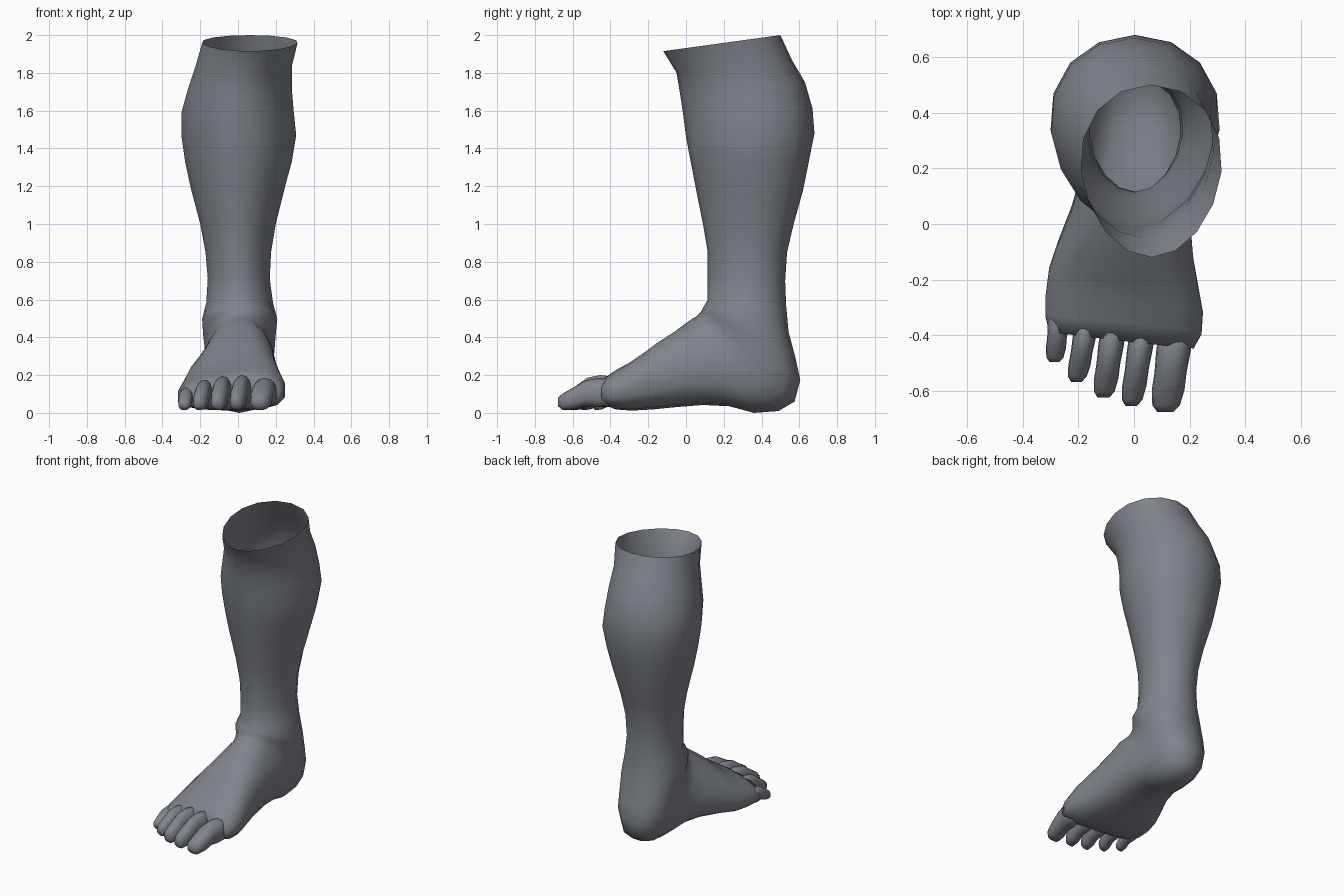
import bpy, bmesh, math

SIDES = 16
skin = bpy.data.materials.new("slate_grey")
skin.diffuse_color = (0.215, 0.23, 0.26, 1)


def ring(bm, front, back, xl, xr, egg=0.0, power=1.0, tilt=0.0, skew=0.0):
    """Cross-section between a front/top point and a back/sole point (y, z)."""
    verts = []
    for i in range(SIDES):
        a = 2 * math.pi * i / SIDES
        c, s = math.cos(a), math.sin(a)
        # the sole half may be squarer than the upper half
        p = power if c < 0 else (1 + power) / 2
        depth = math.copysign(abs(c) ** p, c)
        side = math.copysign(abs(s) ** p, s) * (1 - egg * c)
        t = (1 - depth) / 2
        y = front[0] + (back[0] - front[0]) * t - skew * side
        z = front[1] + (back[1] - front[1]) * t
        z = back[1] + (z - back[1]) * (1 + tilt * side)
        x = (xl + xr) / 2 + (xr - xl) / 2 * side
        verts.append(bm.verts.new((x, y, z)))
    return verts


def bridge(bm, rings):
    for a, b in zip(rings, rings[1:]):
        for i in range(SIDES):
            j = (i + 1) % SIDES
            bm.faces.new((a[i], a[j], b[j], b[i]))


def finish(bm, name):
    bmesh.ops.recalc_face_normals(bm, faces=bm.faces)
    me = bpy.data.meshes.new(name)
    bm.to_mesh(me)
    bm.free()
    me.materials.append(skin)
    me.polygons.foreach_set("use_smooth", [True] * len(me.polygons))
    ob = bpy.data.objects.new(name, me)
    bpy.context.collection.objects.link(ob)
    return ob


# Leg sections, open at the top: front y, z, back y, z, left x, right x
LEG = [
    (-0.12, 1.915, 0.50, 2.00, -0.19, 0.315),
    (-0.05, 1.80, 0.56, 1.87, -0.225, 0.285),
    (-0.03, 1.68, 0.63, 1.75, -0.265, 0.285),
    (-0.015, 1.58, 0.67, 1.61, -0.298, 0.295),
    (0.00, 1.46, 0.68, 1.48, -0.30, 0.308),
    (0.025, 1.33, 0.65, 1.33, -0.28, 0.285),
    (0.05, 1.20, 0.62, 1.18, -0.25, 0.247),
    (0.09, 1.00, 0.57, 1.00, -0.20, 0.20),
    (0.115, 0.85, 0.535, 0.85, -0.172, 0.175),
    (0.115, 0.72, 0.525, 0.70, -0.16, 0.168),
    (0.115, 0.60, 0.53, 0.57, -0.168, 0.185),
]
# Sections fanning round the ankle and heel, then along the foot
HEEL = [
    (0.095, 0.565, 0.543, 0.43, -0.19, 0.208),
    (0.085, 0.545, 0.58, 0.29, -0.185, 0.20),
    (0.078, 0.535, 0.605, 0.175, -0.178, 0.195),
    (0.07, 0.525, 0.575, 0.06, -0.175, 0.19),
    (0.055, 0.51, 0.49, 0.01, -0.175, 0.19),
    (0.035, 0.50, 0.36, 0.00, -0.18, 0.195),
]
FOOT = [
    (0.0, 0.475, 0.23, 0.035, -0.20, 0.20),
    (-0.06, 0.43, 0.09, 0.042, -0.23, 0.203),
    (-0.14, 0.37, -0.06, 0.03, -0.275, 0.213),
    (-0.21, 0.31, -0.18, 0.018, -0.305, 0.23),
    (-0.28, 0.262, -0.29, 0.012, -0.318, 0.248),
    (-0.355, 0.222, -0.37, 0.018, -0.318, 0.243),
    (-0.42, 0.18, -0.415, 0.04, -0.305, 0.215),
]

bm = bmesh.new()
rings = []
for r in LEG:
    rings.append(ring(bm, r[:2], r[2:4], r[4], r[5], egg=0.12))
for r in HEEL:
    rings.append(ring(bm, r[:2], r[2:4], r[4], r[5], egg=0.05, power=0.9))
for k, r in enumerate(FOOT):
    f = min(1, (k + 1) / 4)
    rings.append(ring(bm, r[:2], r[2:4], r[4], r[5], egg=0.05 + 0.1 * f,
                      power=0.9 - 0.2 * f, tilt=0.18 * f, skew=0.03 * f))
bridge(bm, rings)
bm.faces.new(rings[-1])
# keep the outline within the measured foot width
for v in bm.verts:
    if v.co.z < 0.5:
        v.co.x = max(-0.32, min(0.25, v.co.x))
        v.co.z = max(0.0, v.co.z)
finish(bm, "leg_and_foot")

# Toes: base x, tip x, base y, tip y, half width, height
TOES = [
    ("big_toe", 0.155, 0.112, -0.36, -0.677, 0.062, 0.185),
    ("second_toe", 0.035, -0.010, -0.36, -0.655, 0.046, 0.20),
    ("third_toe", -0.070, -0.110, -0.35, -0.625, 0.046, 0.195),
    ("fourth_toe", -0.165, -0.207, -0.33, -0.568, 0.042, 0.175),
    ("little_toe", -0.266, -0.286, -0.30, -0.497, 0.038, 0.135),
]
# along, width factor, top factor, underside z
TOE_SHAPE = [(0.0, 1.0, 0.95, 0.04), (0.32, 1.0, 1.0, 0.03),
             (0.55, 0.93, 0.93, 0.035), (0.75, 0.95, 0.72, 0.018),
             (0.92, 0.80, 0.56, 0.014), (1.0, 0.45, 0.44, 0.035)]
for name, xb, xt, yb, yt, hw, h in TOES:
    bm = bmesh.new()
    rings = []
    for t, w, top, low in TOE_SHAPE:
        x, y = xb + (xt - xb) * t, yb + (yt - yb) * t
        rings.append(ring(bm, (y, h * top), (y, low), x - hw * w, x + hw * w, power=0.8))
    bridge(bm, rings)
    bm.faces.new(rings[0])
    bm.faces.new(rings[-1])
    finish(bm, name)
